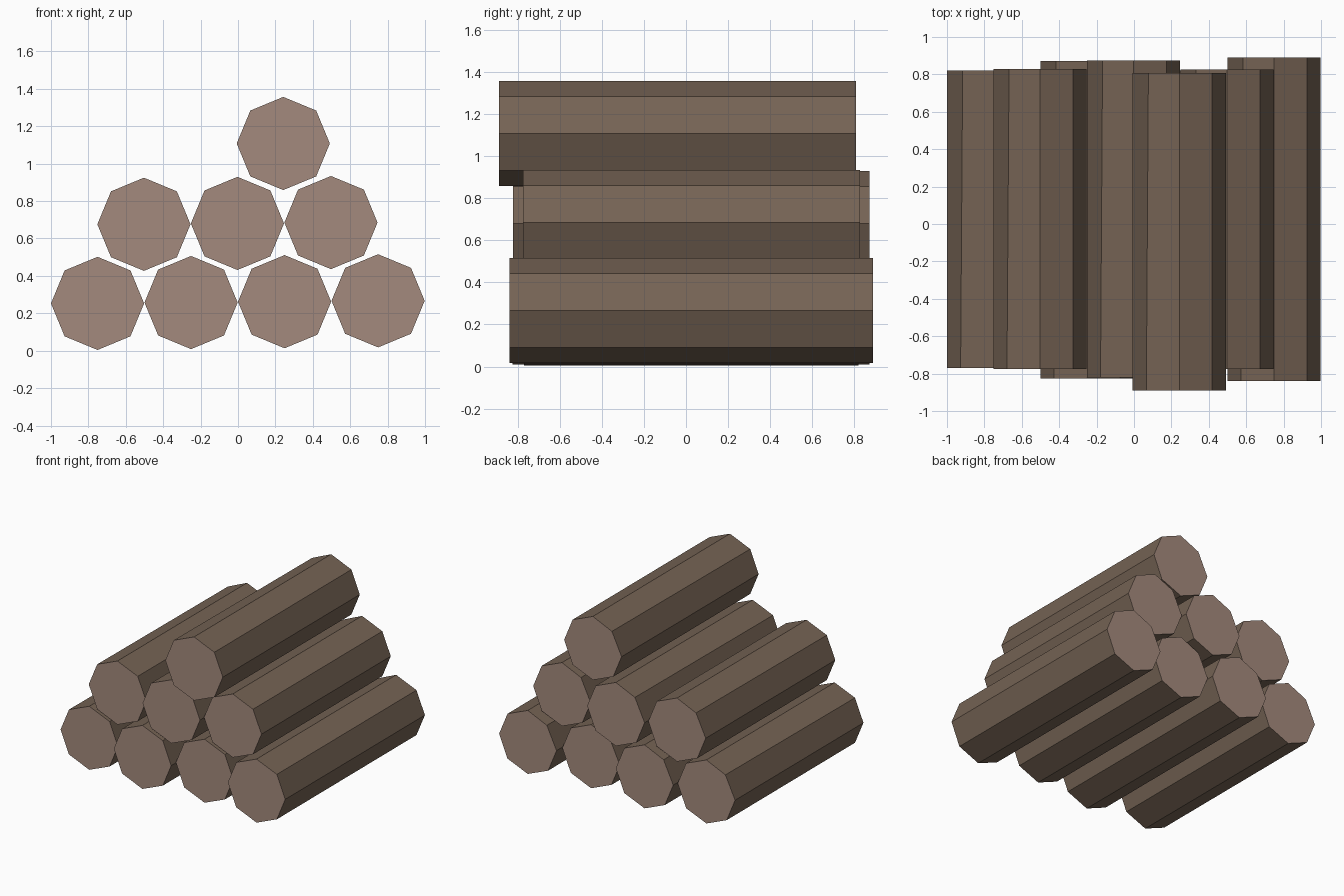
import bpy, bmesh, math

if "Cube" in bpy.data.objects:
    bpy.data.objects.remove(bpy.data.objects["Cube"])


def srgb(r, g, b):
    def lin(c):
        c /= 255
        return c / 12.92 if c <= 0.04045 else ((c + 0.055) / 1.055) ** 2.4
    return (lin(r), lin(g), lin(b), 1.0)


def material(name, colour):
    m = bpy.data.materials.new(name)
    m.diffuse_color = colour
    m.use_nodes = True
    m.node_tree.nodes["Principled BSDF"].inputs["Base Color"].default_value = m.diffuse_color
    return m


bark = material("brown bark", srgb(117, 99, 84))
cut_wood = material("pale cut wood", srgb(164, 138, 125))

RADIUS = 0.249
SIDES = 8


def log(name, x, z, y_front, y_back):
    """Octagonal log along y, corners pointing up, down, left and right."""
    bm = bmesh.new()
    rings = []
    for y in (y_front, y_back):
        ring = []
        for i in range(SIDES):
            a = 2 * math.pi * i / SIDES
            # the upper left corner leans in a little at the back end
            lean = 0.011 if (i == 3 and y == y_back) else 0
            ring.append(bm.verts.new((x + RADIUS * math.cos(a) + lean, y,
                                      z + RADIUS * math.sin(a))))
        rings.append(ring)
    front, back = rings
    for i in range(SIDES):
        j = (i + 1) % SIDES
        bm.faces.new((front[i], back[i], back[j], front[j]))
    # sawn ends
    for ring in rings:
        bm.faces.new(ring).material_index = 1
    bmesh.ops.recalc_face_normals(bm, faces=bm.faces)
    mesh = bpy.data.meshes.new(name)
    bm.to_mesh(mesh)
    bm.free()
    mesh.materials.append(bark)
    mesh.materials.append(cut_wood)
    bpy.context.collection.objects.link(bpy.data.objects.new(name, mesh))


# Each row: first log centre x, z, and the front and back end of every log
rows = {
    "bottom_log": (-0.751, 0.253, [(-0.77, 0.82), (-0.825, 0.872),
                                   (-0.77, 0.82), (-0.84, 0.89)]),
    "middle_log": (-0.503, 0.676, [(-0.775, 0.83), (-0.822, 0.873),
                                   (-0.775, 0.827)]),
    "top_log": (0.242, 1.108, [(-0.89, 0.808)]),
}
for name, (x, z, ends) in rows.items():
    for i, (y0, y1) in enumerate(ends):
        # the pile rises slightly towards the right
        log(f"{name}_{i + 1}", x + 0.5 * i, z + 0.0046 * i, y0, y1)
